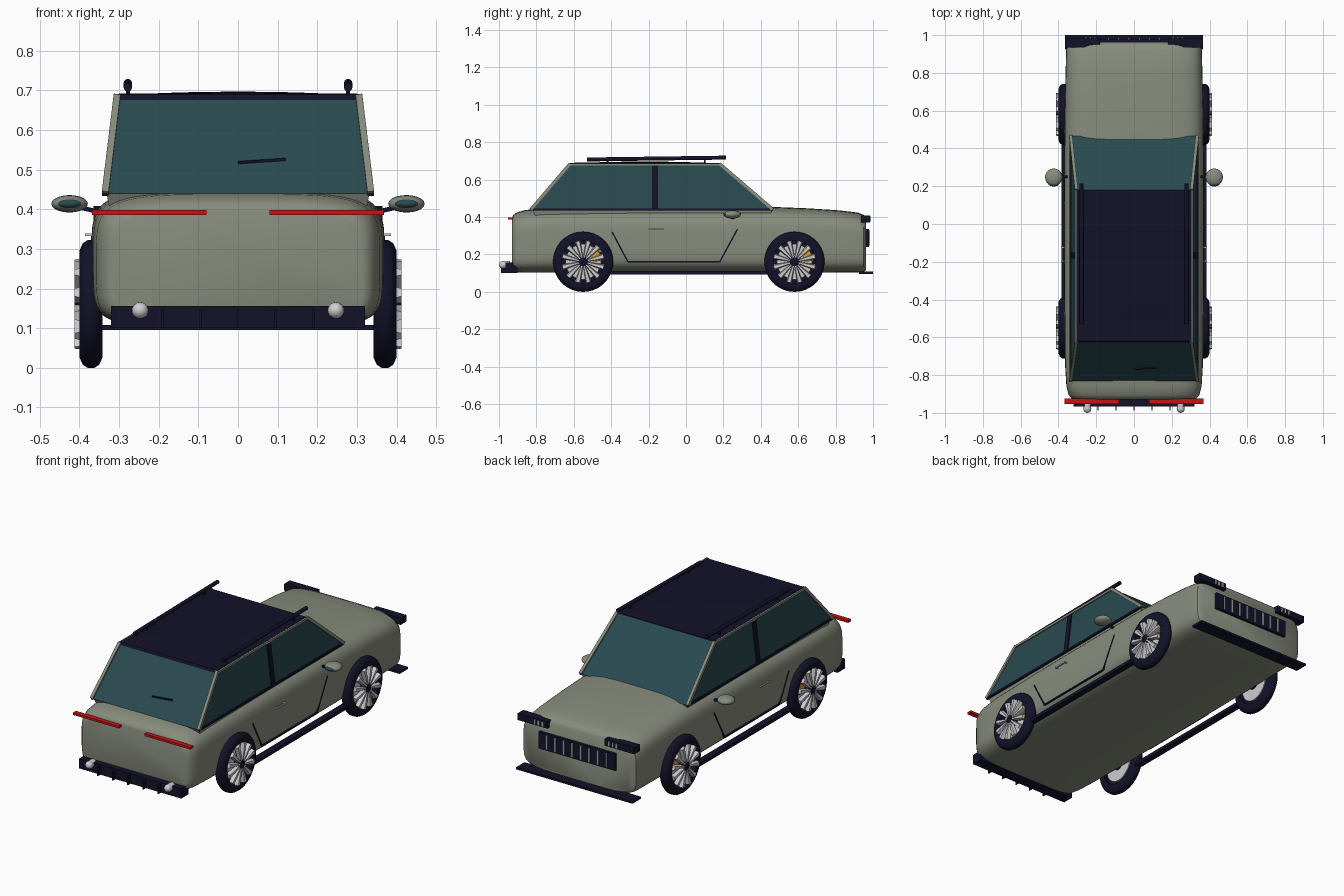
import bpy, bmesh, math
from mathutils import Vector

if "Cube" in bpy.data.objects:
    bpy.data.objects.remove(bpy.data.objects["Cube"])


def mat(name, r, g, b):
    m = bpy.data.materials.new(name)
    m.diffuse_color = (r, g, b, 1)
    m.use_nodes = True
    m.node_tree.nodes["Principled BSDF"].inputs["Base Color"].default_value = m.diffuse_color
    return m


PAINT = mat("sage_paint", 0.245, 0.262, 0.205)
DARK = mat("dark_navy", 0.006, 0.006, 0.022)
GLASS = mat("teal_glass", 0.022, 0.068, 0.08)
SILVER = mat("silver", 0.62, 0.62, 0.65)
RED = mat("tail_red", 0.6, 0.006, 0.008)
AMBER = mat("caliper_amber", 0.85, 0.42, 0.02)


def make(name, verts, faces, m, smooth=False):
    me = bpy.data.meshes.new(name)
    me.from_pydata(verts, [], faces)
    bm = bmesh.new()
    bm.from_mesh(me)
    bmesh.ops.recalc_face_normals(bm, faces=bm.faces)
    for f in bm.faces:
        f.smooth = smooth
    bm.to_mesh(me)
    bm.free()
    me.materials.append(m)
    ob = bpy.data.objects.new(name, me)
    bpy.context.collection.objects.link(ob)
    if smooth:
        bpy.ops.object.select_all(action='DESELECT')
        ob.select_set(True)
        bpy.context.view_layer.objects.active = ob
        bpy.ops.object.shade_smooth_by_angle(angle=math.radians(40))
    return ob


def loft(name, rings, m, smooth=False, caps=True):
    n = len(rings[0])
    verts = [v for r in rings for v in r]
    faces = [(i * n + j, i * n + (j + 1) % n, (i + 1) * n + (j + 1) % n, (i + 1) * n + j)
             for i in range(len(rings) - 1) for j in range(n)]
    if caps:
        faces += [tuple(range(n)), tuple(range(len(verts) - n, len(verts)))]
    return make(name, verts, faces, m, smooth)


def box(name, x0, x1, y0, y1, z0, z1, m):
    return loft(name, [[(x0, y, z0), (x1, y, z0), (x1, y, z1), (x0, y, z1)] for y in (y0, y1)], m)


def bar(name, a, b, r, m, n=4, r2=None):
    """Straight rod between two points."""
    a, b = Vector(a), Vector(b)
    d = (b - a).normalized()
    u = d.cross(Vector((1, 0, 0)) if abs(d.x) < 0.9 else Vector((0, 0, 1))).normalized()
    w = d.cross(u)
    rings = []
    for p, rad in ((a, r), (b, r2 or r)):
        rings.append([tuple(p + (u * math.cos(t) + w * math.sin(t)) * rad)
                      for t in [2 * math.pi * (k + 0.5) / n for k in range(n)]])
    return loft(name, rings, m, n > 6)


def lathe_x(name, cy, cz, profile, m, n=36, closed=False):
    """Spin (x, radius) profile about an axis along x."""
    rings = [[(x, cy + r * math.cos(2 * math.pi * k / n), cz + r * math.sin(2 * math.pi * k / n))
              for k in range(n)] for x, r in profile]
    if closed:
        rings.append(rings[0])
    return loft(name, rings, m, True, not closed)


def ball(name, c, s, m):
    rings = []
    for i in range(11):
        t = math.pi * (0.02 + 0.96 * i / 10)
        rings.append([(c[0] + s[0] * math.sin(t) * math.cos(2 * math.pi * k / 20),
                       c[1] - s[1] * math.cos(t),
                       c[2] + s[2] * math.sin(t) * math.sin(2 * math.pi * k / 20)) for k in range(20)])
    return loft(name, rings, m, True)


# Body shell: superelliptic sections (y, half width, bottom, top)
sections = [(-0.93, 0.315, 0.115, 0.395), (-0.925, 0.33, 0.106, 0.41), (-0.905, 0.346, 0.104, 0.425),
            (-0.86, 0.358, 0.103, 0.438), (-0.75, 0.365, 0.103, 0.447), (-0.4, 0.369, 0.103, 0.452),
            (0.0, 0.37, 0.103, 0.455), (0.45, 0.368, 0.103, 0.455), (0.65, 0.365, 0.103, 0.447),
            (0.82, 0.362, 0.103, 0.436), (0.92, 0.359, 0.103, 0.424), (0.95, 0.353, 0.107, 0.412),
            (0.963, 0.335, 0.118, 0.395)]


def section_point(w, z0, z1, t):
    c, s = math.cos(t), math.sin(t)
    e = 0.45 if s > 0 else 0.36
    x = w * math.copysign(abs(c) ** e, c)
    z = (z0 + z1) / 2 + (z1 - z0) / 2 * math.copysign(abs(s) ** e, s)
    return x, z


rings = []
for y, w, z0, z1 in sections:
    ring = []
    for k in range(56):
        x, z = section_point(w, z0, z1, 2 * math.pi * (k + 0.5) / 56)
        ring.append((x, y, z))
    rings.append(ring)
loft("body_shell", rings, PAINT, True)

# Glasshouse
BX, TX, BZ, TZ = 0.335, 0.305, 0.44, 0.685
low = [(-BX, -0.83, BZ), (BX, -0.83, BZ), (BX, 0.465, BZ), (-BX, 0.465, BZ)]
top = [(-TX, -0.62, TZ), (TX, -0.62, TZ), (TX, 0.18, TZ), (-TX, 0.18, TZ)]
base = [(x, y, 0.405) for x, y, z in low]
loft("window_glass", [low, top], GLASS)
loft("cabin_base", [[(x * 0.97, y * 0.97, z) for x, y, z in base],
                    [(x * 0.99, y * 0.99, z + 0.035) for x, y, z in base]], PAINT)

# Crowned roof panel and rear spoiler
roof = []
for i in range(9):
    y = -0.62 + 0.8 * i / 8
    crown = 0.009 * math.sin(math.pi * i / 8)
    xs = [-0.305 + 0.61 * k / 10 for k in range(11)]
    roof.append([(x, y, TZ + 0.003 + crown * (1 - (x / 0.305) ** 2)) for x in xs]
                + [(x, y, TZ - 0.008) for x in reversed(xs)])
loft("roof_panel", roof, DARK, True)
loft("roof_spoiler", [[(-0.31, -0.632, 0.668), (0.31, -0.632, 0.668), (0.305, -0.62, 0.69), (-0.305, -0.62, 0.69)],
                      [(-0.3, -0.6, 0.68), (0.3, -0.6, 0.68), (0.3, -0.515, 0.692), (-0.3, -0.515, 0.692)]], DARK)

# Rear wiper lying on the back glass
bar("rear_wiper", (0.0, -0.768, 0.518), (0.12, -0.76, 0.526), 0.005, DARK)

# Rear bumper with diffuser fins
box("rear_bumper", -0.32, 0.32, -0.965, -0.90, 0.10, 0.156, DARK)
for i in range(-2, 3):
    box("diffuser_fin", i * 0.095 - 0.003, i * 0.095 + 0.003, -0.988, -0.96, 0.10, 0.15, DARK)

# Front splitter and grille
box("front_splitter", -0.365, 0.365, 0.925, 1.0, 0.096, 0.108, DARK)
box("grille", -0.24, 0.24, 0.95, 0.978, 0.24, 0.335, DARK)
for i in range(8):
    x = -0.187 + i * 0.0534
    box("grille_bar", x - 0.004, x + 0.004, 0.97, 0.984, 0.248, 0.327, SILVER)

for s in (-1, 1):
    def P(x, y, z):
        return (s * x, y, z)

    # Pillars and window trim
    bar("front_pillar", P(BX, 0.465, BZ), P(TX, 0.18, TZ), 0.012, PAINT)
    bar("rear_pillar", P(BX, -0.83, BZ), P(TX, -0.62, TZ), 0.012, PAINT)
    bar("roof_edge_trim", P(TX + 0.002, -0.62, TZ - 0.004), P(TX + 0.002, 0.18, TZ - 0.004), 0.009, PAINT)
    bar("belt_trim", P(BX, -0.83, BZ), P(BX, 0.465, BZ), 0.008, DARK)
    loft("middle_pillar", [[P(x + dx, y, z) for dx, y in ((-0.01, -0.183), (0.006, -0.183), (0.006, -0.151), (-0.01, -0.151))]
                           for x, z in ((BX, BZ), (TX, TZ))], DARK)
    # Roof rail
    bar("roof_rail", P(0.278, -0.53, 0.708), P(0.278, 0.215, 0.718), 0.011, DARK, 10)
    for y in (-0.42, 0.1):
        bar("rail_foot", P(0.278, y, 0.68), P(0.278, y, 0.711), 0.007, DARK)
    # Door seam, side skirt and handle
    seam = [(-0.395, 0.32), (-0.31, 0.16), (0.18, 0.16), (0.275, 0.335)]
    for (y0, z0), (y1, z1) in zip(seam, seam[1:]):
        bar("door_seam", P(0.367, y0, z0), P(0.367, y1, z1), 0.0055, DARK)
    box("side_skirt", *sorted((s * 0.35, s * 0.385)), -0.42, 0.44, 0.093, 0.112, DARK)
    bar("door_handle", P(0.383, -0.2, 0.336), P(0.383, -0.118, 0.336), 0.005, SILVER)
    for y in (-0.195, -0.123):
        bar("handle_mount", P(0.36, y, 0.336), P(0.383, y, 0.336), 0.004, SILVER)
    # Wing mirror
    bar("mirror_stalk", P(0.345, 0.25, 0.392), P(0.40, 0.25, 0.405), 0.008, DARK)
    ball("mirror_shell", P(0.425, 0.248, 0.414), (0.046, 0.046, 0.022), PAINT)
    ball("mirror_glass", P(0.425, 0.215, 0.414), (0.03, 0.016, 0.012), GLASS)
    # Tail light, exhaust lamp, headlight with slats
    box("tail_light", *sorted((s * 0.08, s * 0.368)), -0.953, -0.925, 0.386, 0.398, RED)
    ball("rear_lamp", P(0.247, -0.978, 0.145), (0.021, 0.022, 0.021), SILVER)
    bar("rear_lamp_stem", P(0.247, -0.985, 0.145), P(0.247, -0.94, 0.145), 0.02, SILVER, 14)
    box("headlight", *sorted((s * 0.18, s * 0.365)), 0.935, 0.985, 0.37, 0.408, DARK)
    for i in range(3):
        x = s * (0.208 + 0.024 * i)
        box("headlight_slat", x - 0.004, x + 0.004, 0.98, 0.99, 0.376, 0.402, SILVER)
    # Wheels
    for cy in (-0.55, 0.58):
        cz = 0.161
        lathe_x("tyre", cy, cz, [(s * x, r) for x, r in
                ((0.345, 0.113), (0.342, 0.135), (0.35, 0.153), (0.362, 0.161), (0.38, 0.161),
                 (0.392, 0.153), (0.4, 0.135), (0.397, 0.113))], DARK, closed=True)
        lathe_x("brake_disc", cy, cz, [(s * 0.352, 0.095), (s * 0.378, 0.095)], SILVER)
        lathe_x("rim_back", cy, cz, [(s * 0.362, 0.114), (s * 0.368, 0.114)], DARK)
        lathe_x("hub", cy, cz, [(s * 0.345, 0.03), (s * 0.408, 0.03), (s * 0.412, 0.024)], DARK, 12)
        # Brake caliper wedge on the upper front of the disc
        arc = [math.radians(a) for a in (2, 20, 38, 56)]
        outline = [(0.1, a) for a in arc] + [(0.055, a) for a in reversed(arc)]
        loft("brake_caliper", [[P(x, cy + r * math.cos(a), cz + r * math.sin(a)) for r, a in outline]
                               for x in (0.345, 0.393)], AMBER)
        for k in range(12):
            a = 2 * math.pi * (k + 0.5) / 12
            rad, tan = Vector((0, math.cos(a), math.sin(a))), Vector((0, -math.sin(a), math.cos(a)))
            c = Vector((0, cy, cz))
            loft("wheel_spoke", [[tuple(c + rad * r + tan * t + Vector((s * x, 0, 0)))
                                  for x, t in ((0.393, -h), (0.393, h), (0.413, h * 0.6), (0.413, -h * 0.6))]
                                 for r, h in ((0.024, 0.006), (0.114, 0.016))], SILVER)
